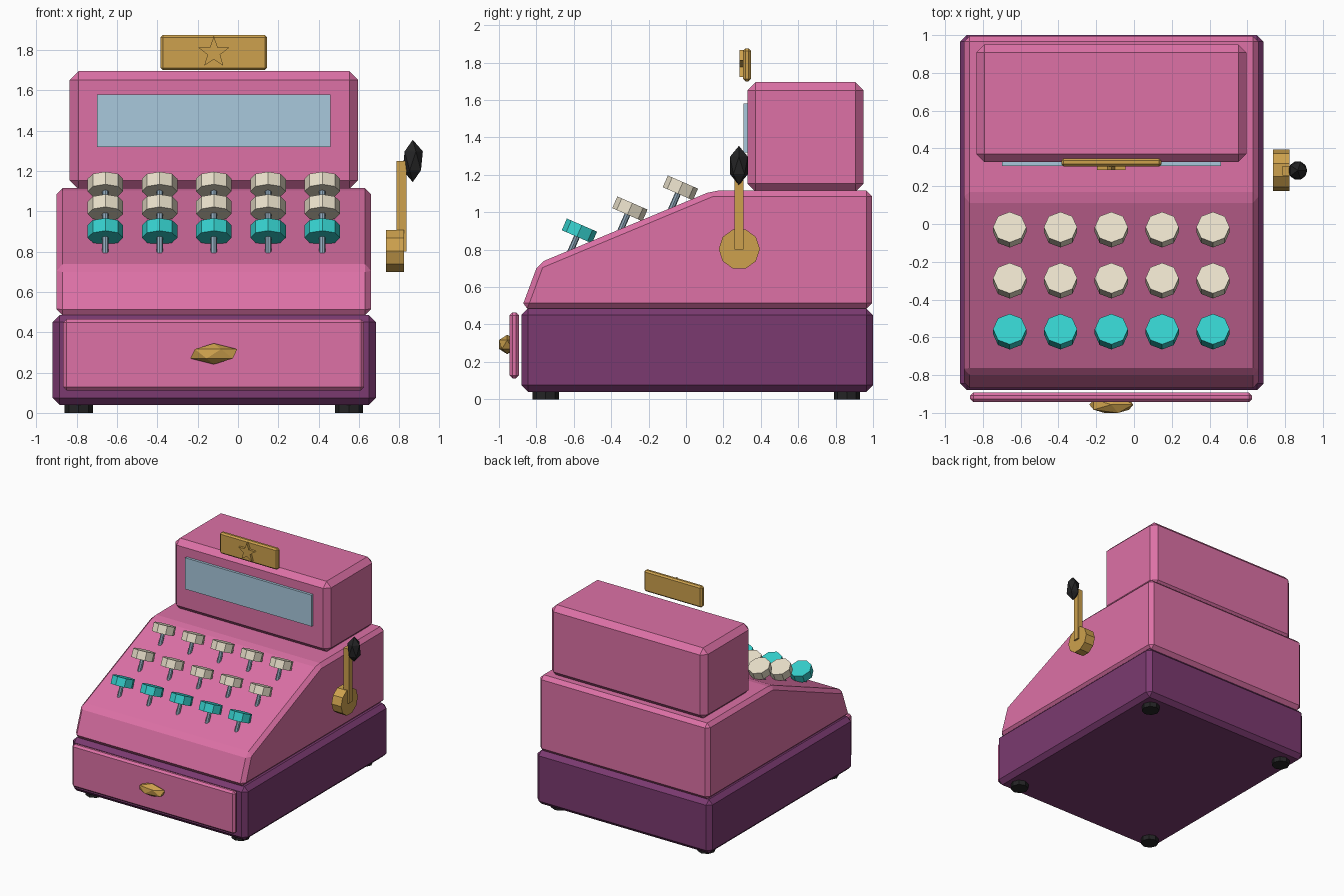
import bpy
import bmesh
import math
from mathutils import Vector, Matrix

if "Cube" in bpy.data.objects:
    bpy.data.objects.remove(bpy.data.objects["Cube"], do_unlink=True)


def material(name, hex_code):
    """Flat material from an sRGB hex code, converted to linear."""
    srgb = [int(hex_code[i:i + 2], 16) / 255 for i in (0, 2, 4)]
    color = [c / 12.92 if c < 0.04045 else ((c + 0.055) / 1.055) ** 2.4 for c in srgb] + [1]
    mat = bpy.data.materials.new(name)
    mat.use_nodes = True
    mat.diffuse_color = color
    mat.node_tree.nodes["Principled BSDF"].inputs["Base Color"].default_value = color
    return mat


pink = material("pink enamel", "dd71a6")
purple = material("dark purple", "7b3a70")
gold = material("brass", "cda14d")
glass = material("pale blue glass", "a8c8dc")
cream = material("cream", "eae1cb")
teal = material("teal", "35cecb")
steel = material("steel", "8ea6b8")
black = material("black rubber", "242425")


def add_object(name, bm, mat, bevel=0):
    bmesh.ops.recalc_face_normals(bm, faces=bm.faces)
    mesh = bpy.data.meshes.new(name)
    bm.to_mesh(mesh)
    bm.free()
    mesh.materials.append(mat)
    obj = bpy.data.objects.new(name, mesh)
    bpy.context.collection.objects.link(obj)
    if bevel:
        mod = obj.modifiers.new("Chamfer", "BEVEL")
        mod.width = bevel
        mod.segments = 1
        mod.limit_method = "ANGLE"
        mod.angle_limit = math.radians(15)
    return obj


def box(name, low, high, mat, bevel=0):
    low, high = Vector(low), Vector(high)
    bm = bmesh.new()
    bmesh.ops.create_cube(bm, size=1)
    bmesh.ops.scale(bm, vec=high - low, verts=bm.verts)
    bmesh.ops.translate(bm, vec=(low + high) / 2, verts=bm.verts)
    return add_object(name, bm, mat, bevel)


def cylinder(name, center, radius, depth, sides, mat, axis="X", angle=0):
    """Cylinder along z, its first corner on +y, then turned about one axis."""
    bm = bmesh.new()
    bmesh.ops.create_cone(bm, cap_ends=True, segments=sides, radius1=radius,
                          radius2=radius, depth=depth)
    bmesh.ops.transform(bm, verts=bm.verts, matrix=Matrix.Translation(center)
                        @ Matrix.Rotation(angle, 4, axis))
    return add_object(name, bm, mat)


def faceted_knob(name, center, radii, mat):
    bm = bmesh.new()
    bmesh.ops.create_icosphere(bm, subdivisions=1, radius=1)
    bmesh.ops.scale(bm, vec=radii, verts=bm.verts)
    bmesh.ops.translate(bm, vec=center, verts=bm.verts)
    return add_object(name, bm, mat)


def prism(name, outline, direction, mat, bevel=0):
    bm = bmesh.new()
    face = bm.faces.new([bm.verts.new(p) for p in outline])
    extruded = bmesh.ops.extrude_face_region(bm, geom=[face])["geom"]
    bmesh.ops.translate(bm, vec=direction,
                        verts=[v for v in extruded if isinstance(v, bmesh.types.BMVert)])
    return add_object(name, bm, mat, bevel)


MID = -0.12  # centre line of the cabinet

# Base with drawer and feet
box("base", (-0.92, -0.88, 0.04), (0.685, 1.0, 0.485), purple, 0.035)
box("drawer_front", (-0.867, -0.943, 0.112), (0.625, -0.893, 0.465), pink, 0.016)
faceted_knob("drawer_knob", (MID, -0.956, 0.293), (0.13, 0.052, 0.052), gold)
for x in (-0.79, 0.55):
    for y in (-0.75, 0.86):
        cylinder("foot", (x, y, 0.025), 0.07, 0.05, 8, black)

# Sloped body
profile = [(-0.88, 0.485), (-0.79, 0.727), (0.14, 1.115), (0.995, 1.115), (0.995, 0.485)]
prism("body", [(-0.9, y, z) for y, z in profile], (1.56, 0, 0), pink, 0.03)

# Display housing and window
box("display_housing", (-0.835, 0.328, 1.11), (0.595, 0.95, 1.695), pink, 0.043)
box("display_window", (-0.7, 0.307, 1.32), (0.46, 0.34, 1.58), glass)

# Top sign with raised star
box("sign", (-0.385, 0.305, 1.7), (0.145, 0.347, 1.875), gold, 0.012)
star = []
for i in range(10):
    r = 0.033 if i % 2 else 0.08
    a = math.pi / 2 + i * math.pi / 5
    star.append((MID + r * math.cos(a), 0.285, 1.787 + r * math.sin(a)))
prism("sign_star", star, (0, 0.03, 0), gold)

# Keys: three rows of five, each a tilted cap on a stem
tilt = -math.radians(23.5)
axis = Vector((0, -math.sin(tilt), math.cos(tilt)))
for y, z, mat in ((-0.57, 0.9, teal), (-0.3, 1.018, cream), (-0.03, 1.13, cream)):
    for column in range(-2, 3):
        cap = Vector((MID + column * 0.269, y, z))
        cylinder("key_cap", cap, 0.088, 0.068, 8, mat, "X", tilt)
        cylinder("key_stem", cap - axis * 0.075, 0.016, 0.13, 8, steel, "X", tilt)

# Side crank
cylinder("crank_hub", (0.779, 0.285, 0.803), 0.11, 0.088, 10, gold, "Y", math.pi / 2)
box("crank_arm", (0.787, 0.258, 0.8), (0.837, 0.308, 1.25), gold)
faceted_knob("crank_grip", (0.867, 0.283, 1.25), (0.056, 0.056, 0.105), black)
